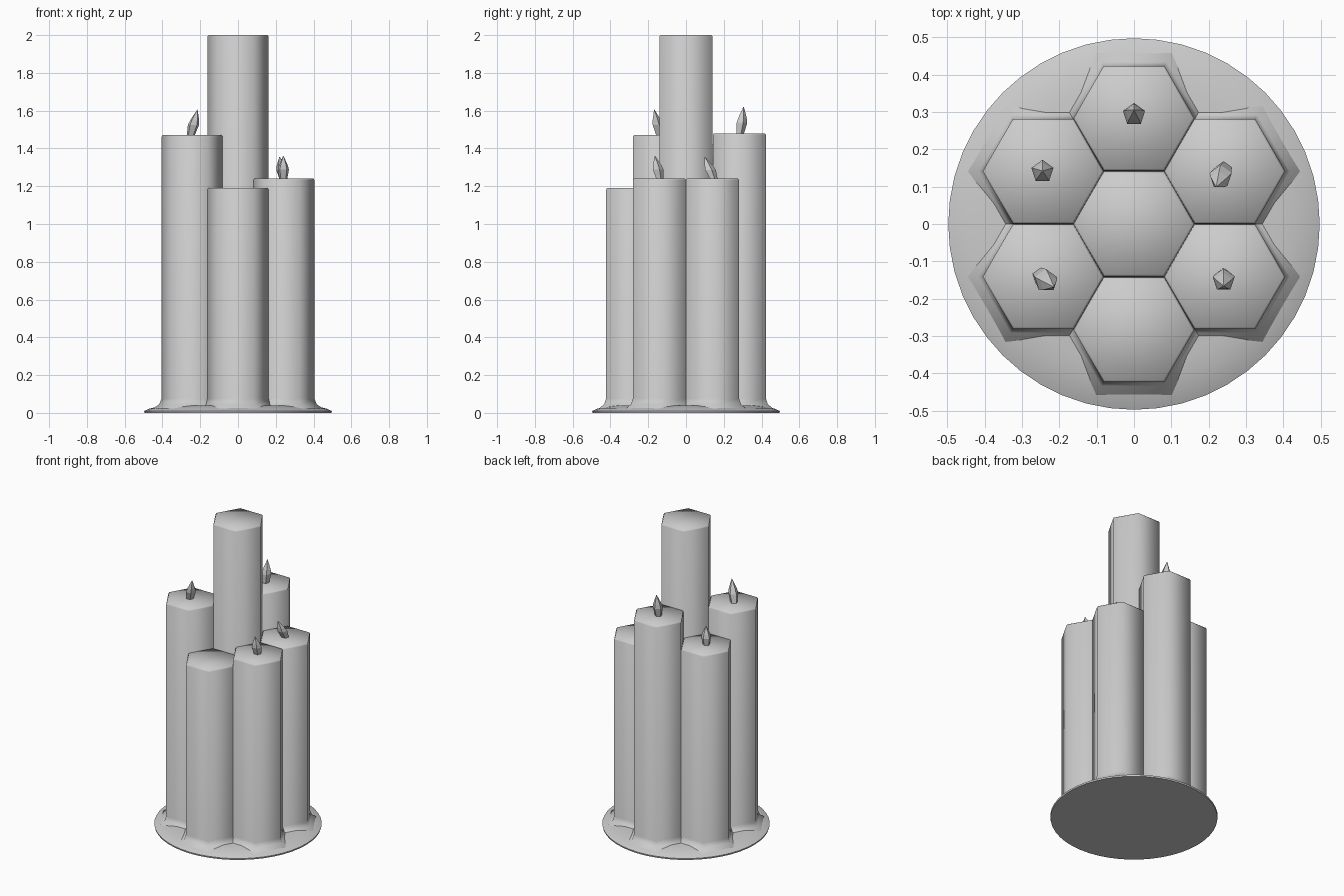
import bpy, bmesh, math
from mathutils import Vector

cube = bpy.data.objects.get("Cube")
if cube:
    bpy.data.objects.remove(cube)

stone = bpy.data.materials.new("grey stone")
stone.use_nodes = True
GREY = (0.6, 0.6, 0.6, 1)
stone.diffuse_color = GREY
stone.node_tree.nodes["Principled BSDF"].inputs["Base Color"].default_value = GREY


def loft(name, rings, sides, turn=0.0, smooth=None):
    """Stack of regular polygons given as (centre x, centre y, z, radius)."""
    bm = bmesh.new()
    loops = []
    for x, y, z, r in rings:
        loops.append([bm.verts.new((x + r * math.cos(turn + math.tau * i / sides),
                                    y + r * math.sin(turn + math.tau * i / sides), z))
                      for i in range(sides)])
    for a, b in zip(loops, loops[1:]):
        for i in range(sides):
            j = (i + 1) % sides
            bm.faces.new((a[i], a[j], b[j], b[i]))
    bm.faces.new(loops[0][::-1])
    bm.faces.new(loops[-1])
    mesh = bpy.data.meshes.new(name)
    bm.to_mesh(mesh)
    bm.free()
    mesh.materials.append(stone)
    obj = bpy.data.objects.new(name, mesh)
    bpy.context.collection.objects.link(obj)
    if smooth:
        bpy.ops.object.select_all(action='DESELECT')
        obj.select_set(True)
        bpy.context.view_layer.objects.active = obj
        bpy.ops.object.shade_smooth_by_angle(angle=math.radians(smooth))
    return obj


def column(name, x, y, top):
    """Hexagonal column with a flared foot and a softened rim."""
    r = 0.162
    rings = [(x, y, 0.005, r + 0.05), (x, y, 0.03, r + 0.035), (x, y, 0.045, r + 0.012),
             (x, y, 0.075, r), (x, y, top - 0.008, r), (x, y, top, r - 0.006)]
    return loft(name, rings, 6, 0, 65)


def crystal(name, base, tip):
    """Small five-sided pointed crystal leaning from base to tip."""
    base, tip = Vector(base), Vector(tip)
    rings = []
    for t, r in ((-0.1, 0.02), (0.4, 0.031), (0.6, 0.024), (1, 0.0015)):
        p = base.lerp(tip, t)
        rings.append((p.x, p.y, p.z, r))
    return loft(name, rings, 5, math.pi / 2)


# Round flared base
loft("base_disc", [(0, 0, 0, 0.495), (0, 0, 0.01, 0.497), (0, 0, 0.022, 0.47),
                   (0, 0, 0.032, 0.43), (0, 0, 0.04, 0.38)], 48, 0, 40)

# Cluster of seven columns
column("centre_column", 0, 0, 2.0)
column("front_column", 0, -0.283, 1.19)
column("back_column", 0, 0.283, 1.48)
column("front_right_column", -0.243, -0.141, 1.47)
column("back_right_column", -0.243, 0.141, 1.3)
column("front_left_column", 0.243, -0.141, 1.24)
column("back_left_column", 0.243, 0.141, 1.24)

# Crystals on the column tops
crystal("back_crystal", (0, 0.285, 1.48), (0, 0.305, 1.62))
crystal("front_right_crystal", (-0.25, -0.14, 1.47), (-0.215, -0.168, 1.605))
crystal("back_right_crystal", (-0.245, 0.14, 1.3), (-0.245, 0.142, 1.42))
crystal("front_left_crystal", (0.24, -0.14, 1.24), (0.24, -0.165, 1.36))
crystal("back_left_crystal", (0.24, 0.145, 1.24), (0.22, 0.1, 1.355))
